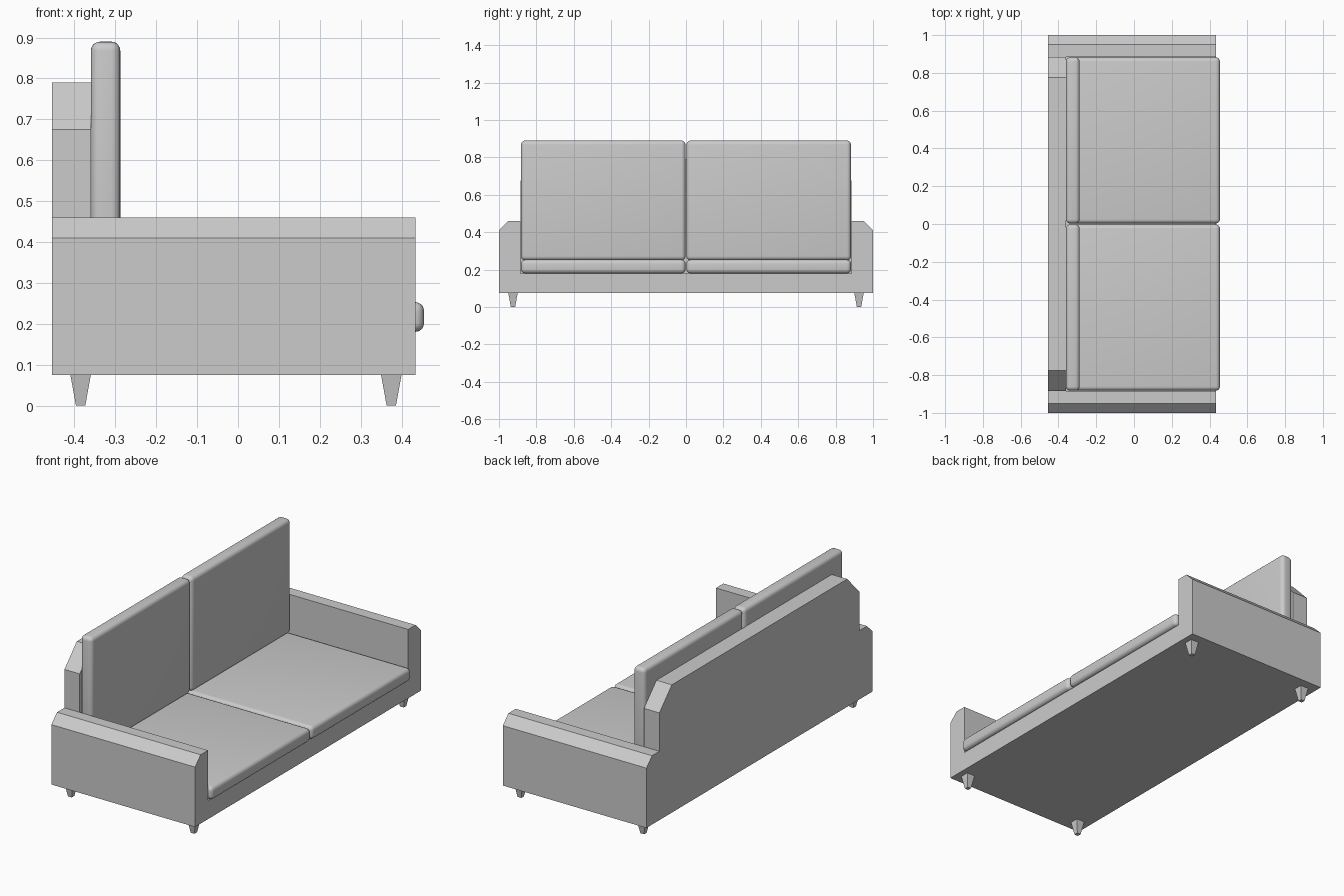
import bpy, bmesh
from mathutils import Vector

cube = bpy.data.objects.get("Cube")
if cube:
    bpy.data.objects.remove(cube, do_unlink=True)

# One plain upholstery colour
grey = bpy.data.materials.new("sofa grey")
grey.use_nodes = True
colour = (0.6, 0.6, 0.6, 1)
grey.diffuse_color = colour
grey.node_tree.nodes["Principled BSDF"].inputs["Base Color"].default_value = colour

REAR, BACK_FRONT, FRONT = -0.455, -0.36, 0.434
INNER, FLOOR, SEAT = 0.885, 0.075, 0.18


def finish(name, bm):
    bmesh.ops.recalc_face_normals(bm, faces=bm.faces)
    mesh = bpy.data.meshes.new(name)
    bm.to_mesh(mesh)
    bm.free()
    mesh.materials.append(grey)
    obj = bpy.data.objects.new(name, mesh)
    bpy.context.collection.objects.link(obj)
    return obj


def box(bm, low, high):
    verts = bmesh.ops.create_cube(bm, size=1)["verts"]
    for v in verts:
        v.co = Vector([low[i] if v.co[i] < 0 else high[i] for i in range(3)])
    return verts


def extrude_x(bm, faces, x):
    new = bmesh.ops.extrude_face_region(bm, geom=faces)["geom"]
    for v in new:
        if isinstance(v, bmesh.types.BMVert):
            v.co.x = x
    return [f for f in new if isinstance(f, bmesh.types.BMFace)]


def cushion(name, low, high):
    bm = bmesh.new()
    box(bm, low, high)
    obj = finish(name, bm)
    bevel = obj.modifiers.new("rounded edges", "BEVEL")
    bevel.width, bevel.segments = 0.022, 5
    bpy.ops.object.select_all(action="DESELECT")
    obj.select_set(True)
    bpy.context.view_layer.objects.active = obj
    bpy.ops.object.modifier_apply(modifier=bevel.name)
    bpy.ops.object.shade_smooth_by_angle()


# Frame: base with arms, and a chamfered back between the arms
arm = [(1, FLOOR), (1, 0.41), (0.95, 0.46), (INNER, 0.46), (INNER, SEAT)]
back = [(INNER, 0.675), (0.775, 0.79)]
bm = bmesh.new()


def verts_both(points):
    right = [bm.verts.new((REAR, y, z)) for y, z in points]
    left = [bm.verts.new((REAR, -y, z)) for y, z in points]
    return right, left


arm_r, arm_l = verts_both(arm)
back_r, back_l = verts_both(back)
base_face = bm.faces.new(arm_r + arm_l[::-1])
back_face = bm.faces.new(arm_r[:2:-1] + back_r + back_l[::-1] + arm_l[3:])
caps = extrude_x(bm, [base_face, back_face], BACK_FRONT)
base_cap = min(caps, key=lambda f: min(v.co.z for v in f.verts))
extrude_x(bm, [base_cap], FRONT)
bmesh.ops.dissolve_limit(bm, angle_limit=0.01, verts=bm.verts, edges=bm.edges)
finish("sofa_frame", bm)

# Cushions, one pair per seat
for side, y0, y1 in (("right", -0.882, -0.003), ("left", 0.003, 0.882)):
    cushion(side + "_seat_cushion", (BACK_FRONT, y0, SEAT), (0.455, y1, 0.253))
    cushion(side + "_back_cushion", (BACK_FRONT, y0, 0.25), (-0.288, y1, 0.89))

# Tapered square legs
for end, x in (("front", 0.375), ("rear", -0.385)):
    for side, y in (("right", -0.925), ("left", 0.925)):
        bm = bmesh.new()
        for v in box(bm, (x - 0.025, y - 0.025, 0), (x + 0.025, y + 0.025, FLOOR)):
            if v.co.z < 0.01:
                v.co.x = x + (v.co.x - x) * 0.46
                v.co.y = y + (v.co.y - y) * 0.46
        finish(f"{end}_{side}_leg", bm)
